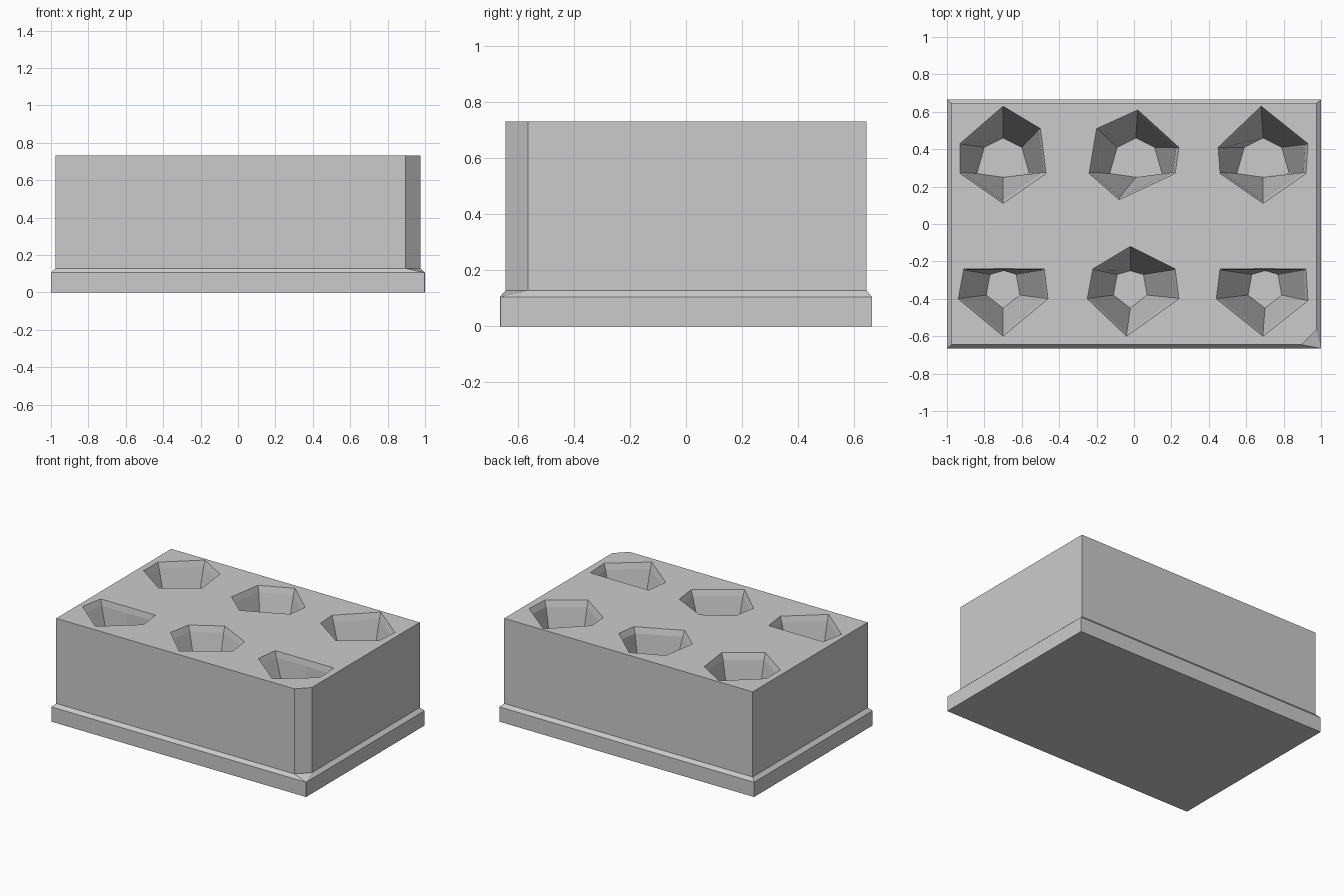
import bpy, bmesh

if "Cube" in bpy.data.objects:
    bpy.data.objects.remove(bpy.data.objects["Cube"])


def loft(name, rings):
    """Closed solid through rings that share the same number of points."""
    bm = bmesh.new()
    loops = [[bm.verts.new(p) for p in ring] for ring in rings]
    n = len(loops[0])
    for lo, hi in zip(loops, loops[1:]):
        for i in range(n):
            j = (i + 1) % n
            bm.faces.new((lo[i], lo[j], hi[j], hi[i]))
    bm.faces.new(loops[0][::-1])
    bm.faces.new(loops[-1])
    bmesh.ops.recalc_face_normals(bm, faces=bm.faces)
    me = bpy.data.meshes.new(name)
    bm.to_mesh(me)
    bm.free()
    ob = bpy.data.objects.new(name, me)
    bpy.context.collection.objects.link(ob)
    return ob


def outline(x, y, z, cut):
    """Rectangle with the front right corner cut off."""
    return [(-x, -y, z), (x - cut, -y, z), (x, -y + cut, z), (x, y, z), (-x, y, z)]


# Tray: flared foot, sloped step, tall block with one keyed corner
tray = loft("well_tray", [
    outline(1.0, 0.665, 0.0, 0.002),
    outline(1.0, 0.665, 0.105, 0.002),
    outline(0.975, 0.645, 0.128, 0.08),
    outline(0.975, 0.645, 0.732, 0.08),
])

# Wells: irregular six-sided rims, counter-clockwise from the left rear
back_floor = [(-.10, .41), (-.14, .27), (0, .25), (.14, .27), (.10, .41), (0, .46)]
front_floor = [(-.09, -.38), (0, -.45), (.09, -.38), (.07, -.27), (0, -.25), (-.07, -.27)]
wells = [
    (-.70, back_floor, [(-.93, .43), (-.93, .27), (-.70, .11), (-.47, .27), (-.50, .51), (-.70, .63)]),
    (0.01, back_floor, [(-.20, .51), (-.24, .27), (-.08, .13), (.22, .27), (.24, .41), (.02, .61)]),
    (0.69, back_floor, [(.45, .41), (.46, .27), (.69, .11), (.92, .27), (.93, .43), (.68, .63)]),
    (-.70, front_floor, [(-.94, -.40), (-.70, -.60), (-.46, -.40), (-.48, -.24), (-.70, -.239), (-.91, -.24)]),
    (-.02, front_floor, [(-.25, -.40), (-.04, -.60), (.24, -.40), (.22, -.24), (-.02, -.12), (-.22, -.24)]),
    (0.70, front_floor, [(.44, -.40), (.69, -.60), (.93, -.41), (.92, -.24), (.70, -.239), (.46, -.24)]),
]

cutters = []
for cx, floor, rim in wells:
    mx = sum(p[0] for p in rim) / 6
    my = sum(p[1] for p in rim) / 6
    lip = [(mx + (x - mx) * .94, my + (y - my) * .94) for x, y in rim]
    cutters.append(loft("well_cutter", [
        [(cx + x, y, .13) for x, y in floor],
        [(x, y, .69) for x, y in lip],
        [(x, y, .732) for x, y in rim],
        [(x, y, .80) for x, y in rim],
    ]))

# Carve the wells, then discard the cutters
for c in cutters:
    m = tray.modifiers.new("well", 'BOOLEAN')
    m.operation, m.solver, m.object = 'DIFFERENCE', 'EXACT', c
bpy.context.view_layer.objects.active = tray
for m in list(tray.modifiers):
    bpy.ops.object.modifier_apply(modifier=m.name)
for c in cutters:
    bpy.data.objects.remove(c, do_unlink=True)
